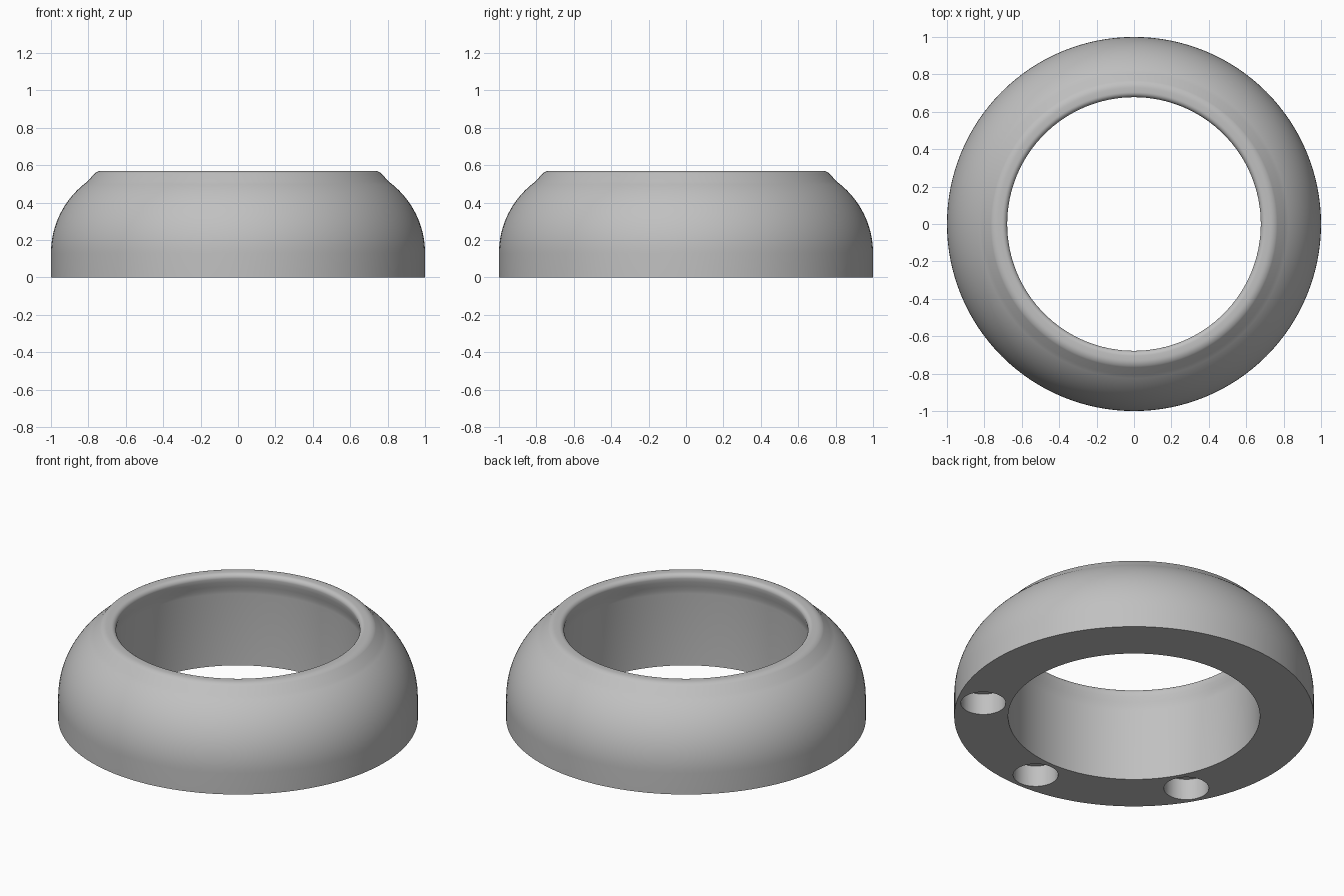
import bpy, bmesh, math
from mathutils import Matrix

cube = bpy.data.objects.get("Cube")
if cube:
    bpy.data.objects.remove(cube, do_unlink=True)

SEGMENTS = 128

grey = bpy.data.materials.new("plain grey")
grey.use_nodes = True
colour = (0.53, 0.53, 0.53, 1)
grey.diffuse_color = colour
grey.node_tree.nodes["Principled BSDF"].inputs["Base Color"].default_value = colour


def add_object(name, bm):
    bmesh.ops.recalc_face_normals(bm, faces=bm.faces)
    mesh = bpy.data.meshes.new(name)
    bm.to_mesh(mesh)
    bm.free()
    mesh.materials.append(grey)
    obj = bpy.data.objects.new(name, mesh)
    bpy.context.collection.objects.link(obj)
    return obj


def arc(cx, cz, radius, start, end, steps):
    angles = [math.radians(start + (end - start) * i / steps) for i in range(steps + 1)]
    return [(cx + radius * math.cos(a), cz + radius * math.sin(a)) for a in angles]


# Ring cross-section: domed outside, chamfer, rounded lip, slightly undercut bore
profile = [(1, 0)]
profile += arc(0.5275, 0.13, 0.4725, 0, 54, 18)
profile += arc(0.728, 0.51, 0.06, 50, 90, 5)
profile += arc(0.705, 0.543, 0.027, 90, 180, 6)
profile += [(0.682, 0.52), (0.69, 0.49), (0.697, 0.465), (0.70, 0.44), (0.70, 0)]

# Lathe the cross-section around z
bm = bmesh.new()
rings = []
for s in range(SEGMENTS):
    a = math.tau * s / SEGMENTS
    rings.append([bm.verts.new((r * math.cos(a), r * math.sin(a), z)) for r, z in profile])
for s in range(SEGMENTS):
    here, after = rings[s], rings[(s + 1) % SEGMENTS]
    for i in range(len(profile)):
        j = (i + 1) % len(profile)
        bm.faces.new((here[i], after[i], after[j], here[j]))
ring = add_object("ring_body", bm)

# Three blind round pockets in the underside
bm = bmesh.new()
for degrees in (-30, -90, -150):
    a = math.radians(degrees)
    place = Matrix.Translation((0.851 * math.cos(a), 0.851 * math.sin(a), 0))
    bmesh.ops.create_cone(bm, cap_ends=True, segments=48, radius1=0.125,
                          radius2=0.125, depth=0.26, matrix=place)
cutter = add_object("pocket_cutter", bm)
cutter.hide_render = True

cut = ring.modifiers.new("pockets", "BOOLEAN")
cut.object = cutter
cut.operation = "DIFFERENCE"
cut.solver = "EXACT"

# Bake the pockets, then smooth everything but the hard edges
bpy.ops.object.select_all(action="DESELECT")
ring.select_set(True)
bpy.context.view_layer.objects.active = ring
bpy.ops.object.modifier_apply(modifier=cut.name)
bpy.data.objects.remove(cutter, do_unlink=True)
bpy.ops.object.shade_smooth_by_angle(angle=math.radians(35))
